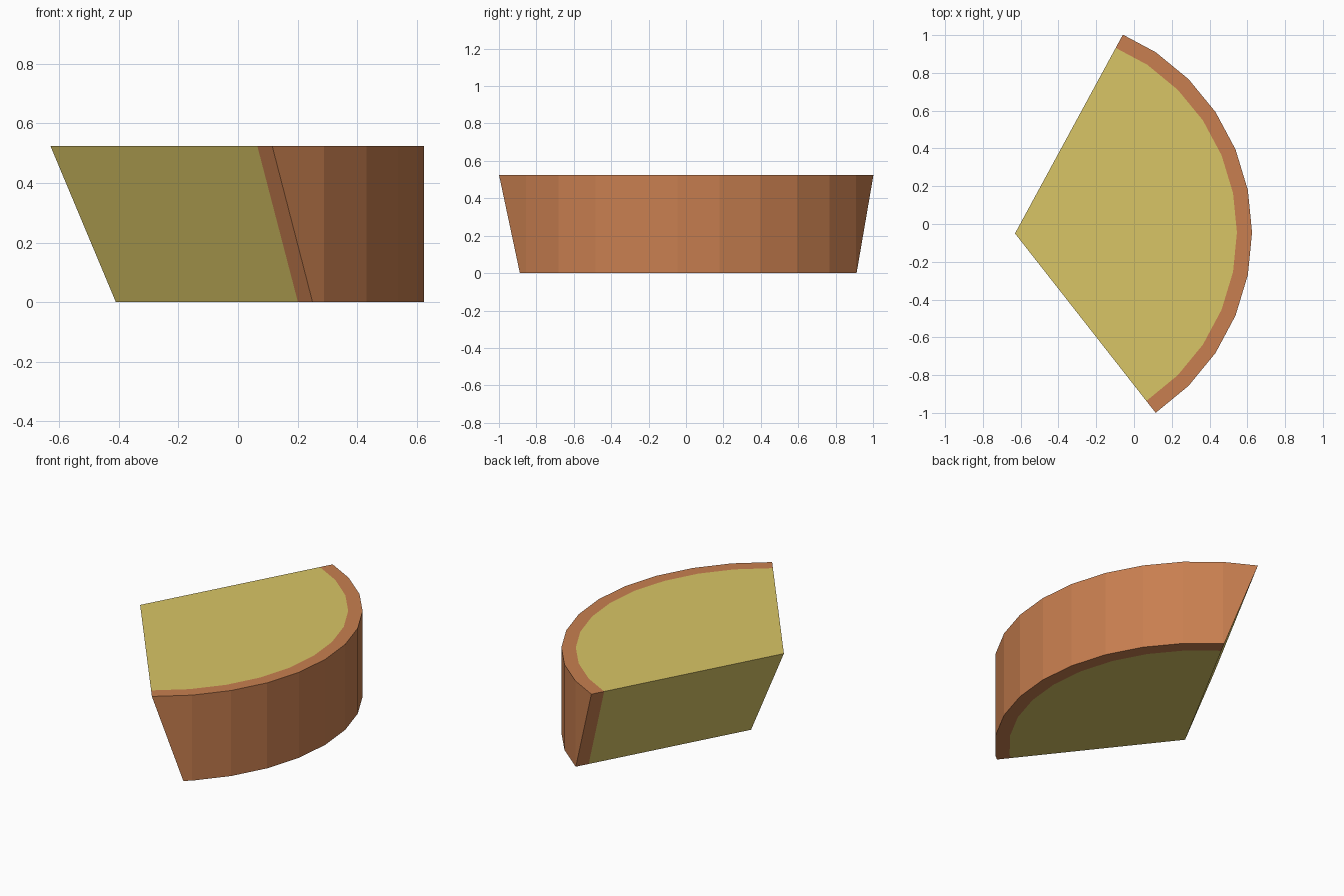
import bpy, bmesh, math
from mathutils import Vector

if "Cube" in bpy.data.objects:
    bpy.data.objects.remove(bpy.data.objects["Cube"])

H = 0.525                          # height
CX, CY, R, RIND = -0.523, -0.045, 1.148, 0.08
SIDES = 32
TIP_TOP = Vector((-0.63, -0.05, H))
TIP_LOW = Vector((-0.41, -0.046, 0))
ENDS = [Vector((0.115, -1.0, H)), Vector((-0.06, 1.0, H))]


def material(name, rgb):
    m = bpy.data.materials.new(name)
    m.diffuse_color = (*rgb, 1)
    m.use_nodes = True
    m.node_tree.nodes["Principled BSDF"].inputs["Base Color"].default_value = m.diffuse_color
    return m


bm = bmesh.new()


def ring(r, z):
    return [bm.verts.new((CX + r * math.cos(2 * math.pi * i / SIDES),
                          CY + r * math.sin(2 * math.pi * i / SIDES), z)) for i in range(SIDES)]


def face(verts, mat):
    f = bm.faces.new(verts)
    f.material_index = mat


# Whole wheel: rind wall and rims (0), paste discs (1)
low_in, low_out = ring(R - RIND, 0), ring(R, 0)
top_out, top_in = ring(R, H), ring(R - RIND, H)
for a, b in ((low_in, low_out), (low_out, top_out), (top_out, top_in)):
    for i in range(SIDES):
        j = (i + 1) % SIDES
        face((a[i], a[j], b[j], b[i]), 0)
face(low_in[::-1], 1)
face(top_in, 1)

# Slice out the wedge with two slanted planes
normals = []
inside = Vector((0.2, 0, H / 2))
for end in ENDS:
    n = (end - TIP_TOP).cross(TIP_LOW - TIP_TOP).normalized()
    if n.dot(inside - TIP_TOP) > 0:
        n.negate()
    normals.append(n)
    bmesh.ops.bisect_plane(bm, geom=bm.verts[:] + bm.edges[:] + bm.faces[:], dist=1e-5,
                           plane_co=TIP_TOP, plane_no=n, clear_outer=True)

# Close each cut with a paste panel and a rind strip
bmesh.ops.remove_doubles(bm, verts=bm.verts[:], dist=1e-5)
for n in normals:
    cut = [v for v in bm.verts if abs(n.dot(v.co - TIP_TOP)) < 1e-4]
    top = sorted((v for v in cut if v.co.z > H - 1e-4), key=lambda v: (v.co - TIP_TOP).length)
    low = sorted((v for v in cut if v.co.z < 1e-4), key=lambda v: (v.co - TIP_LOW).length)
    mid = sorted((v for v in cut if 1e-4 <= v.co.z <= H - 1e-4), key=lambda v: -v.co.z)
    face((top[0], top[1], low[1], low[0]), 1)
    face(top[1:] + mid + low[:0:-1], 0)
bmesh.ops.recalc_face_normals(bm, faces=bm.faces[:])

mesh = bpy.data.meshes.new("cheese_wedge")
bm.to_mesh(mesh)
bm.free()
mesh.materials.append(material("orange brown rind", (0.578, 0.212, 0.080)))
mesh.materials.append(material("pale yellow paste", (0.694, 0.558, 0.133)))
bpy.context.collection.objects.link(bpy.data.objects.new("cheese_wedge", mesh))
